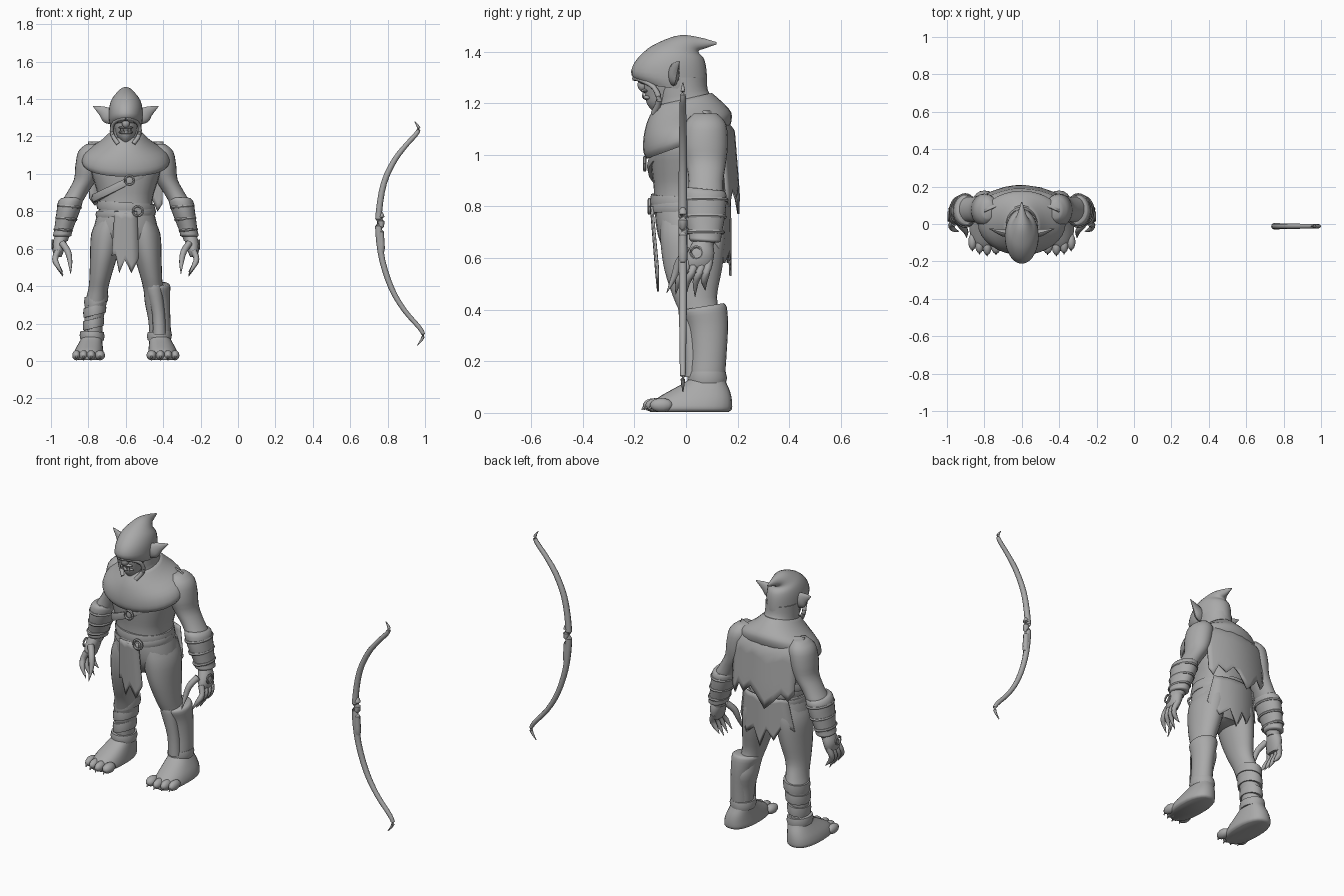
import bpy, bmesh, math
from mathutils import Vector

CX = -0.6                     # figure stands left of centre, the bow right
GREY = bpy.data.materials.new("plain grey")
GREY.diffuse_color = (0.4, 0.4, 0.4, 1)


def finish(name, bm, angle=50, x=CX):
    bmesh.ops.recalc_face_normals(bm, faces=bm.faces[:])
    me = bpy.data.meshes.new(name)
    bm.to_mesh(me)
    bm.free()
    ob = bpy.data.objects.new(name, me)
    ob.location.x = x
    bpy.context.collection.objects.link(ob)
    me.materials.append(GREY)
    bpy.ops.object.select_all(action='DESELECT')
    ob.select_set(True)
    bpy.context.view_layer.objects.active = ob
    bpy.ops.object.shade_smooth_by_angle(angle=math.radians(angle))
    return ob


def smooth_rows(rows, steps):
    """Catmull-Rom interpolation of tuples."""
    out = []
    for i in range(len(rows) - 1):
        a, b, c, d = (rows[max(0, min(len(rows) - 1, i + k))] for k in (-1, 0, 1, 2))
        for j in range(steps):
            t = j / steps
            out.append([0.5 * (2*q + (r-p)*t + (2*p-5*q+4*r-s)*t*t + (3*q-p-3*r+s)*t**3)
                        for p, q, r, s in zip(a, b, c, d)])
    return out + [list(rows[-1])]


def skin(bm, rings, caps=True):
    vs = [[bm.verts.new(p) for p in ring] for ring in rings]
    n = len(vs[0])
    for a, b in zip(vs, vs[1:]):
        for i in range(n):
            bm.faces.new((a[i], a[(i+1) % n], b[(i+1) % n], b[i]))
    if caps:
        bm.faces.new(vs[0])
        bm.faces.new(vs[-1])


def loft(name, secs, s=1, n=24, p=1.0, steps=3):
    """Sections: front y, front z, back y, back z, half width, centre x."""
    bm, rings = bmesh.new(), []
    for yf, zf, yb, zb, hw, x in smooth_rows(secs, steps):
        ring = []
        for i in range(n):
            c, d = (math.copysign(abs(f) ** p, f) for f in
                    (math.cos(2*math.pi*i/n), math.sin(2*math.pi*i/n)))
            t = (1 - c) / 2
            ring.append((s*x + max(hw, .002)*d, yf + (yb-yf)*t, zf + (zb-zf)*t))
        rings.append(ring)
    skin(bm, rings)
    return finish(name, bm)


def tube(name, pts, s=1, n=8, flat=1.0, steps=3, x=CX):
    """Tapered tube through (x, y, z, radius)."""
    bm, rings = bmesh.new(), []
    rows = smooth_rows(pts, steps)
    P = [Vector((s*r[0], r[1], r[2])) for r in rows]
    for i, r in enumerate(rows):
        q = (P[min(i+1, len(P)-1)] - P[max(i-1, 0)]).to_track_quat('Z', 'Y')
        rings.append([P[i] + q @ Vector((flat*max(r[3], .001)*math.cos(2*math.pi*k/n),
                      max(r[3], .001)*math.sin(2*math.pi*k/n), 0)) for k in range(n)])
    skin(bm, rings)
    return finish(name, bm, x=x)


def band(name, x0, y0, z0, rx, ry, h, slope=0.0, t=0.012, n=28):
    """Raised strip around a limb or the trunk."""
    bm, loops = bmesh.new(), []
    for i in range(n):
        a = 2*math.pi*i/n
        c, d = math.cos(a), math.sin(a)
        loops.append([(x0+(rx+o)*c, y0+(ry+o)*d, z0+slope*rx*c+k*h)
                      for o, k in ((-t, -.5), (t*.6, -.5), (t, 0), (t*.6, .5), (-t, .5))])
    skin(bm, loops + [loops[0]], caps=False)
    bmesh.ops.remove_doubles(bm, verts=bm.verts[:], dist=1e-5)
    return finish(name, bm)


def blob(name, c, r, s=1):
    bm = bmesh.new()
    bmesh.ops.create_uvsphere(bm, u_segments=14, v_segments=9, radius=1)
    for v in bm.verts:
        v.co = Vector((s*c[0]+v.co.x*r[0], c[1]+v.co.y*r[1], c[2]+v.co.z*r[2]))
    return finish(name, bm)


def sheet(name, top, edge, yfun, rows=8):
    """Ragged cloth; edge lists x at the top, x at the hem, hem z."""
    bm = bmesh.new()
    grid = []
    for xt, xb, zb in edge:
        col = []
        for j in range(rows + 1):
            t = j / rows
            x, z = xt + (xb-xt)*t, top + (zb-top)*t
            col.append(bm.verts.new((x, yfun(x, z), z)))
        grid.append(col)
    for a, b in zip(grid, grid[1:]):
        for j in range(rows):
            bm.faces.new((a[j], b[j], b[j+1], a[j+1]))
    ob = finish(name, bm)
    m = ob.modifiers.new("thickness", 'SOLIDIFY')
    m.thickness, m.offset = 0.008, 0


def ring(name, c, r, t, axis, s=1):
    pts = []
    for i in range(17):
        a = 2*math.pi*i/16
        u, v = r*math.cos(a), r*math.sin(a)
        pts.append((c[0]+(u if axis == 'y' else 0), c[1]+(u if axis == 'x' else 0), c[2]+v, t))
    tube(name, pts, s, n=6, steps=1)


# Head: hood with swept tip, hood neck, face
loft("hood", [(-.175, 1.275, .08, 1.24, .084, 0), (-.212, 1.31, .082, 1.28, .09, 0),
              (-.198, 1.36, .078, 1.34, .089, 0), (-.15, 1.41, .068, 1.375, .078, 0),
              (-.09, 1.443, .05, 1.395, .058, 0), (-.02, 1.464, .052, 1.405, .038, 0),
              (.05, 1.456, .072, 1.412, .02, 0), (.118, 1.437, .118, 1.428, .003, 0)], n=28)
loft("hood_neck", [(-.12, 1.3, .08, 1.3, .086, 0), (-.115, 1.24, .085, 1.25, .085, 0),
                   (-.115, 1.18, .105, 1.22, .09, 0), (-.13, 1.1, .13, 1.18, .13, 0)])
loft("face", [(-.165, 1.31, 0, 1.31, .07, 0), (-.165, 1.27, 0, 1.27, .066, 0),
              (-.16, 1.235, 0, 1.24, .058, 0), (-.15, 1.195, 0, 1.21, .047, 0),
              (-.125, 1.165, 0, 1.19, .025, 0)])
blob("nose", (0, -.168, 1.272), (.022, .02, .026))
blob("lower_lip", (0, -.15, 1.222), (.04, .018, .01))
blob("upper_lip", (0, -.158, 1.248), (.04, .016, .008))
for s in (1, -1):
    blob("eye", (.032, -.158, 1.282), (.016, .012, .01), s)
    tube("hood_rim", [(.0, -.2, 1.296, .01), (.035, -.178, 1.292, .01), (.07, -.125, 1.262, .01),
                      (.072, -.105, 1.21, .012), (.04, -.125, 1.16, .012)], s)
    tube("ear", [(.07, -.05, 1.295, .034), (.095, -.047, 1.312, .042), (.125, -.04, 1.335, .028),
                 (.175, -.025, 1.362, .002)], s, n=12, flat=.5)
    for x in (.012, .028):
        tube("tooth", [(x, -.166, 1.222, .005), (x, -.168, 1.245, .001)], s, n=6, steps=1)

# Cowl and trunk
loft("cowl", [(-.12, 1.19, .1, 1.24, .09, 0), (-.15, 1.13, .14, 1.205, .14, 0),
              (-.165, 1.065, .175, 1.165, .215, 0), (-.165, 1.01, .175, 1.125, .235, 0),
              (-.152, .985, .165, 1.1, .222, 0)], n=32)
loft("torso", [(-.1, 1.13, .15, 1.13, .17, 0), (-.138, 1.03, .175, 1.05, .19, 0),
               (-.135, .95, .17, .95, .168, 0), (-.125, .87, .155, .87, .145, 0),
               (-.125, .78, .15, .78, .145, 0)], p=.85)
loft("hips", [(-.12, .82, .15, .82, .14, 0), (-.118, .74, .16, .74, .165, 0),
              (-.1, .66, .15, .66, .17, 0), (-.06, .6, .12, .6, .1, 0)], p=.85)
band("chest_strap", 0, .015, .955, .172, .155, .042, slope=.5)
band("belt", 0, .014, .825, .145, .142, .045, slope=-.06)
band("lower_belt", 0, .014, .79, .15, .142, .035, slope=.05)
ring("belt_buckle", (.065, -.142, .8), .026, .007, 'y')
ring("strap_buckle", (.02, -.16, .965), .024, .007, 'y')

# Cape and loincloth with torn hems
sheet("cape", 1.17, [(-.2, -.195, .87), (-.17, -.165, .83), (-.13, -.13, .87), (-.08, -.09, .82),
                     (-.04, -.04, .77), (.0, .01, .84), (.05, .05, .88), (.09, .1, .83),
                     (.14, .14, .87), (.17, .17, .8), (.2, .195, .84)],
      lambda x, z: .205 - .08*max(0, z-.85) - .9*max(0, z-1.1) - 1.3*x*x)
sheet("back_drape", .82, [(-.14, -.17, .64), (-.1, -.12, .68), (-.06, -.07, .58), (-.02, -.03, .64),
                          (.02, .01, .53), (.06, .05, .63), (.1, .11, .58), (.14, .17, .66)],
      lambda x, z: .172 - 2*x*x)
sheet("front_drape", .8, [(-.06, -.075, .56), (-.04, -.055, .57), (-.02, -.035, .47), (0, -.005, .54),
                          (.025, .03, .47), (.06, .07, .55)],
      lambda x, z: -.136 + .08*(.8-z) + 1.5*x*x)

for s in (1, -1):
    # Arms with bracers
    loft("arm", [(.03, 1.16, .12, 1.16, .03, .18), (-.005, 1.12, .155, 1.12, .066, .188),
                 (-.015, 1.04, .162, 1.04, .068, .202), (0, .97, .155, .97, .06, .217),
                 (.01, .9, .145, .9, .056, .258), (.005, .83, .145, .83, .056, .297),
                 (.02, .74, .13, .74, .046, .322), (.03, .64, .105, .64, .034, .345)], s)
    loft("bracer", [(.0, .875, .15, .86, .056, .292), (-.012, .855, .157, .84, .066, .297),
                    (-.01, .79, .153, .775, .06, .312), (.01, .7, .138, .69, .049, .335),
                    (.012, .675, .135, .665, .05, .34), (.02, .665, .12, .66, .035, .342)], s)
    for x, z, r in ((.302, .825, .058), (.318, .76, .051), (.335, .7, .043)):
        band("bracer_rim", s*x, .072, z, r, r + .026, .014, slope=s*.1, t=.009)
    # Hand, thumb and clawed fingers
    loft("palm", [(.03, .67, .1, .67, .034, .345), (.005, .62, .11, .62, .036, .357),
                  (-.005, .575, .1, .575, .026, .362), (.01, .555, .085, .555, .016, .36)], s)
    ring("hand_emblem", (.392, .04, .622), .022, .006, 'x', s)
    for i, (y, yt, z) in enumerate(((.005, -.04, .46), (.035, .0, .455), (.065, .035, .45),
                                    (.09, .075, .475))):
        tube("finger", [(.362, y, .59, .017), (.378, y-.012, .545, .016),
                        (.365, (y+yt)/2-.012, .51, .013), (.335, yt, z, .001)], s)
    tube("thumb", [(.34, .01, .63, .018), (.31, -.025, .585, .017), (.298, -.045, .53, .013),
                   (.295, -.075, .465, .001)], s)
    # Legs, feet and toes
    loft("leg", [(-.095, .76, .15, .76, .06, .09), (-.1, .68, .155, .68, .085, .1),
                 (-.085, .56, .14, .56, .073, .118), (-.05, .45, .12, .45, .058, .136),
                 (-.02, .38, .135, .38, .053, .148), (.0, .31, .155, .31, .058, .16),
                 (.02, .22, .14, .22, .05, .17), (.025, .12, .14, .12, .05, .178)], s)
    loft("foot", [(-.14, .004, .165, .004, .07, .2), (-.145, .02, .178, .015, .082, .2),
                  (-.115, .055, .178, .05, .077, .197), (-.055, .09, .17, .085, .066, .19),
                  (.005, .125, .155, .12, .055, .182), (.03, .16, .14, .16, .045, .177)], s, p=.85)
    for x, y, r in ((.138, -.115, .028), (.185, -.122, .024), (.226, -.112, .024), (.264, -.095, .023)):
        blob("toe", (x, y, .03), (r, .045, .027), s)
        tube("toenail", [(x, y-.025, .038, .012), (x, y-.05, .012, .002)], s, steps=1)
    band("ankle_cuff", s*.18, .082, .135, .055, .065, .045, slope=s*.05)

# Tall boot with shin plate on one leg, wrappings on the other
loft("tall_boot", [(-.01, .4, .145, .425, .066, .162), (-.012, .385, .158, .41, .074, .164),
                   (.008, .33, .163, .34, .062, .174), (.018, .24, .158, .24, .054, .184),
                   (.012, .15, .152, .15, .055, .186), (.01, .13, .15, .13, .05, .186)])
loft("shin_plate", [(-.03, .405, .05, .405, .035, .15), (-.028, .38, .05, .38, .042, .152),
                    (-.01, .25, .06, .25, .034, .175), (-.008, .14, .06, .14, .036, .18)], n=8)
for z, x, r in ((.33, -.158, .058), (.27, -.166, .055), (.2, -.173, .05)):
    band("shin_wrap", x, .08, z, r, r + .018, .05, slope=.25, t=.007)

# Bow with recurved tips and a thicker grip
tube("bow", [(.945, -.012, 1.28, .002), (.966, -.012, 1.245, .009), (.952, -.012, 1.212, .012),
             (.9, -.012, 1.155, .013), (.835, -.012, 1.07, .015), (.78, -.012, .95, .016),
             (.754, -.012, .8, .017), (.753, -.012, .68, .018), (.772, -.012, .535, .016),
             (.822, -.012, .385, .015), (.89, -.012, .27, .013), (.972, -.012, .175, .012),
             (.99, -.012, .13, .009), (.958, -.012, .082, .002)], n=8, x=0)
tube("bow_grip", [(.762, -.012, .8, .005), (.766, -.012, .77, .017), (.764, -.012, .69, .016),
                  (.768, -.012, .6, .017), (.768, -.012, .57, .005)], n=8, x=0)
